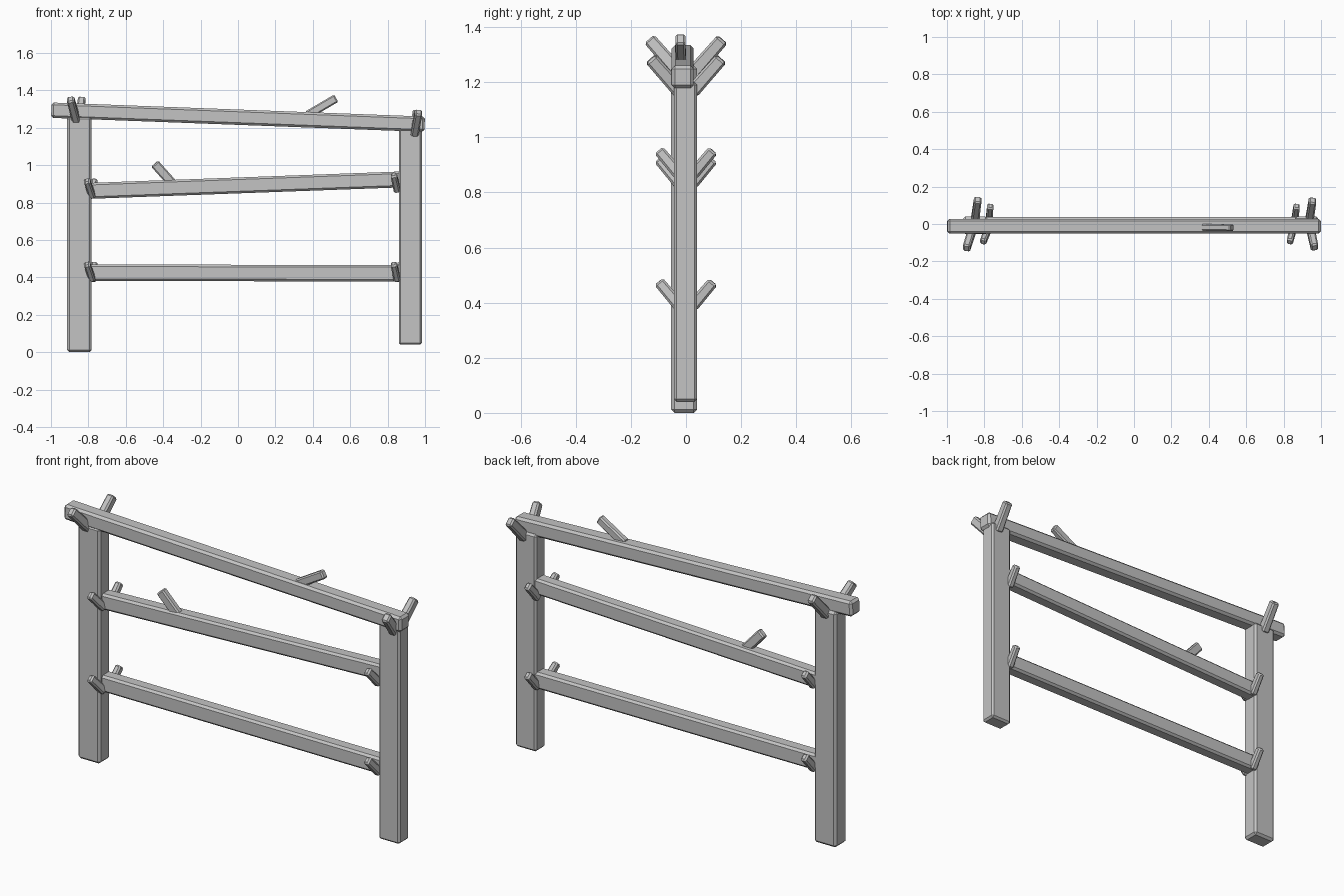
import bpy, bmesh
from mathutils import Vector, Matrix

cube = bpy.data.objects.get("Cube")
if cube:
    bpy.data.objects.remove(cube)

grey = bpy.data.materials.new("plain grey")
grey.use_nodes = True
grey.diffuse_color = (0.55, 0.55, 0.55, 1)
grey.node_tree.nodes["Principled BSDF"].inputs["Base Color"].default_value = (0.55, 0.55, 0.55, 1)


def timber(name, start, end, width, depth, side, chamfer, tip=1.0):
    """Chamfered bar from start to end; width runs along side, tip scales the far end."""
    start, end = Vector(start), Vector(end)
    axis = (end - start).normalized()
    side = Vector(side)
    side = (side - axis * side.dot(axis)).normalized()
    other = axis.cross(side)
    bm = bmesh.new()
    bmesh.ops.create_cube(bm, size=1)
    for v in bm.verts:
        scale = tip if v.co.z > 0 else 1.0
        v.co.x *= width * scale
        v.co.y *= depth * scale
        v.co.z *= (end - start).length
    bmesh.ops.bevel(bm, geom=bm.edges[:], offset=chamfer, segments=1, affect='EDGES')
    frame = Matrix((side, other, axis)).transposed().to_4x4()
    bm.transform(Matrix.Translation((start + end) / 2) @ frame)
    bmesh.ops.recalc_face_normals(bm, faces=bm.faces)
    mesh = bpy.data.meshes.new(name)
    bm.to_mesh(mesh)
    bm.free()
    mesh.materials.append(grey)
    obj = bpy.data.objects.new(name, mesh)
    bpy.context.scene.collection.objects.link(obj)
    return obj


X, Y = (1, 0, 0), (0, 1, 0)

# Posts
timber("right_post", (-0.848, -0.007, 0), (-0.848, -0.007, 1.26), 0.132, 0.094, X, 0.012)
timber("left_post", (0.922, -0.002, 0.04), (0.922, -0.002, 1.2), 0.124, 0.084, X, 0.01)

# Rails
timber("top_rail", (-0.998, -0.012, 1.294), (0.998, -0.012, 1.219), 0.08, 0.082, Y, 0.012)
timber("middle_rail", (-0.81, 0.002, 0.862), (0.88, 0.002, 0.924), 0.072, 0.085, Y, 0.011)
timber("lower_rail", (-0.81, 0.002, 0.425), (0.88, 0.002, 0.422), 0.072, 0.088, Y, 0.011)

# Crossed pegs at each joint: name, height, reach, drop, width, front x (in, out), back x (in, out)
joints = [
    ("top_right", 1.355, 0.132, 0.125, 0.043, (-0.862, -0.896), (-0.85, -0.835)),
    ("top_left", 1.285, 0.128, 0.12, 0.043, (0.943, 0.966), (0.938, 0.955)),
    ("middle_right", 0.92, 0.098, 0.09, 0.036, (-0.778, -0.808), (-0.775, -0.768)),
    ("middle_left", 0.952, 0.098, 0.09, 0.036, (0.852, 0.832), (0.86, 0.87)),
    ("lower_right", 0.475, 0.098, 0.09, 0.036, (-0.778, -0.808), (-0.775, -0.768)),
    ("lower_left", 0.475, 0.098, 0.09, 0.036, (0.852, 0.832), (0.86, 0.87)),
]
for name, z, reach, drop, width, front, back in joints:
    for label, sign, (x_in, x_out) in (("front", -1, front), ("back", 1, back)):
        timber(f"{name}_{label}_peg", (x_in, sign * 0.022, z - drop), (x_out, sign * reach, z),
               width, width * 1.2, X, 0.008, 0.92)

# Branch stubs on the rails
timber("top_branch_stub", (0.37, -0.018, 1.267), (0.525, -0.02, 1.358), 0.036, 0.045, Y, 0.007)
timber("middle_branch_stub", (-0.34, -0.005, 0.89), (-0.445, -0.015, 1.008), 0.036, 0.05, Y, 0.007)
